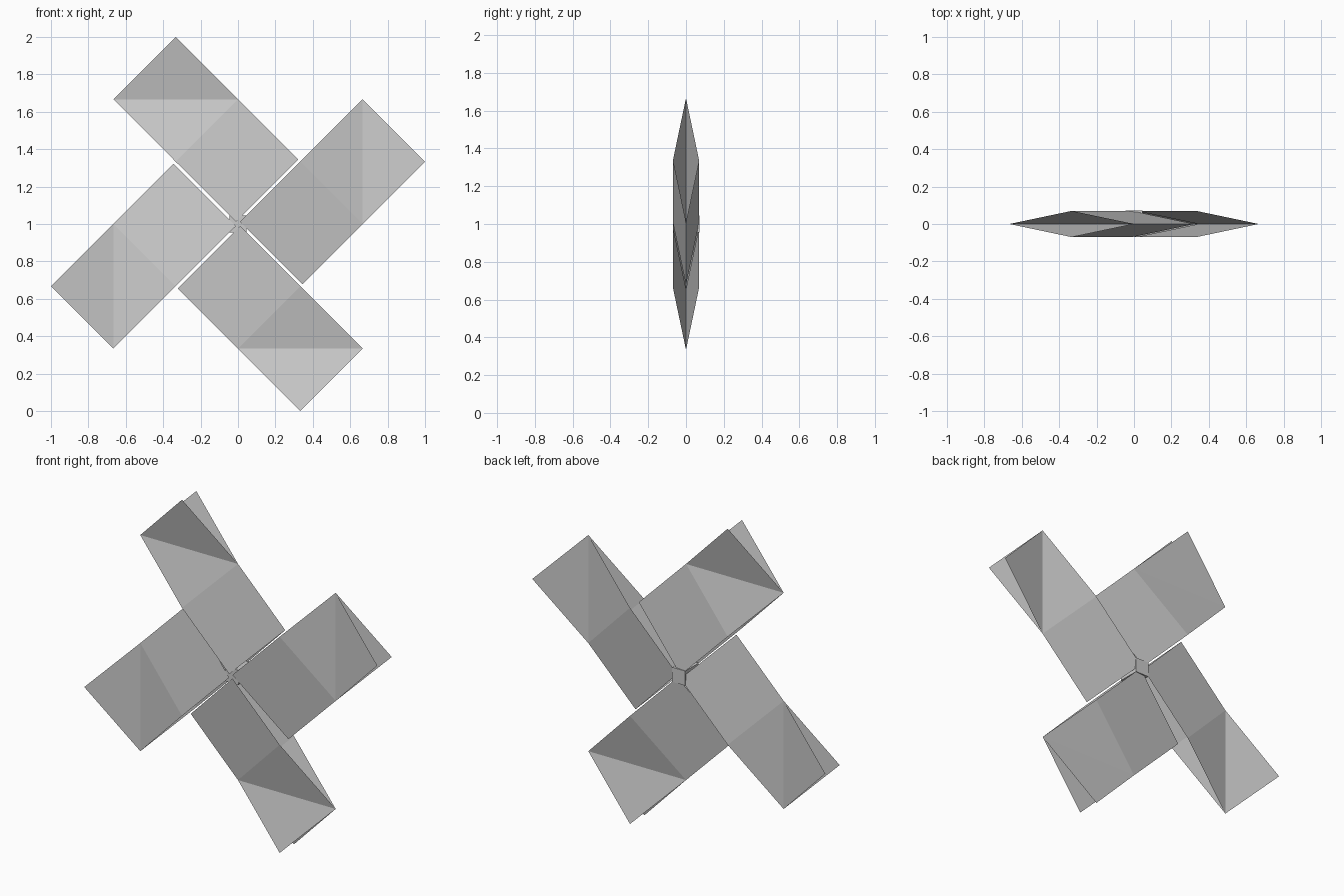
import bpy
import bmesh
from math import pi
from mathutils import Matrix, Vector

cube = bpy.data.objects.get("Cube")
if cube:
    bpy.data.objects.remove(cube, do_unlink=True)

paper = bpy.data.materials.new("grey_paper")
paper.use_nodes = True
GREY = (0.6, 0.6, 0.6, 1)
paper.diffuse_color = GREY
paper.node_tree.nodes["Principled BSDF"].inputs["Base Color"].default_value = GREY

S = 1 / 3       # half diagonal of one paper square
DEPTH = 0.07    # how far the open lips spread
GAP = 0.011     # clearance between neighbouring blades
CENTRE = Vector((0, 0, 1))


def finish(bm, name):
    mesh = bpy.data.meshes.new(name)
    bm.to_mesh(mesh)
    bm.free()
    mesh.materials.append(paper)
    obj = bpy.data.objects.new(name, mesh)
    bpy.context.collection.objects.link(obj)


# Folded paper blade: two sheets joined at the folds, open at inner side and tip
def blade(name, angle):
    bm = bmesh.new()
    spin = Matrix.Rotation(angle, 3, 'Y')

    def point(x, y, z):
        return bm.verts.new(spin @ Vector((x, y, z)) + CENTRE)

    fold_in = point(S - GAP, 0, S + GAP)
    fold_mid = point(0, 0, 2 * S)
    fold_out = point(-2 * S, 0, 2 * S)
    for side in (-1, 1):
        y = side * DEPTH
        heart = point(-GAP, y, GAP)
        lip = point(-S, y, S)
        tip = point(-S, y, 3 * S)
        for loop in ((heart, fold_in, fold_mid, lip),
                     (lip, fold_mid, fold_out),
                     (fold_out, fold_mid, tip)):
            bm.faces.new(loop if side < 0 else loop[::-1])
    finish(bm, name)


for i, place in enumerate(("top", "right", "bottom", "left")):
    blade(place + "_blade", i * pi / 2)

# Small hub holding the blades together
bm = bmesh.new()
bmesh.ops.create_cube(bm, size=1, matrix=Matrix.Translation((0, 0.006, 1))
                      @ Matrix.Diagonal((0.09, 0.132, 0.09, 1)))
finish(bm, "hub")
